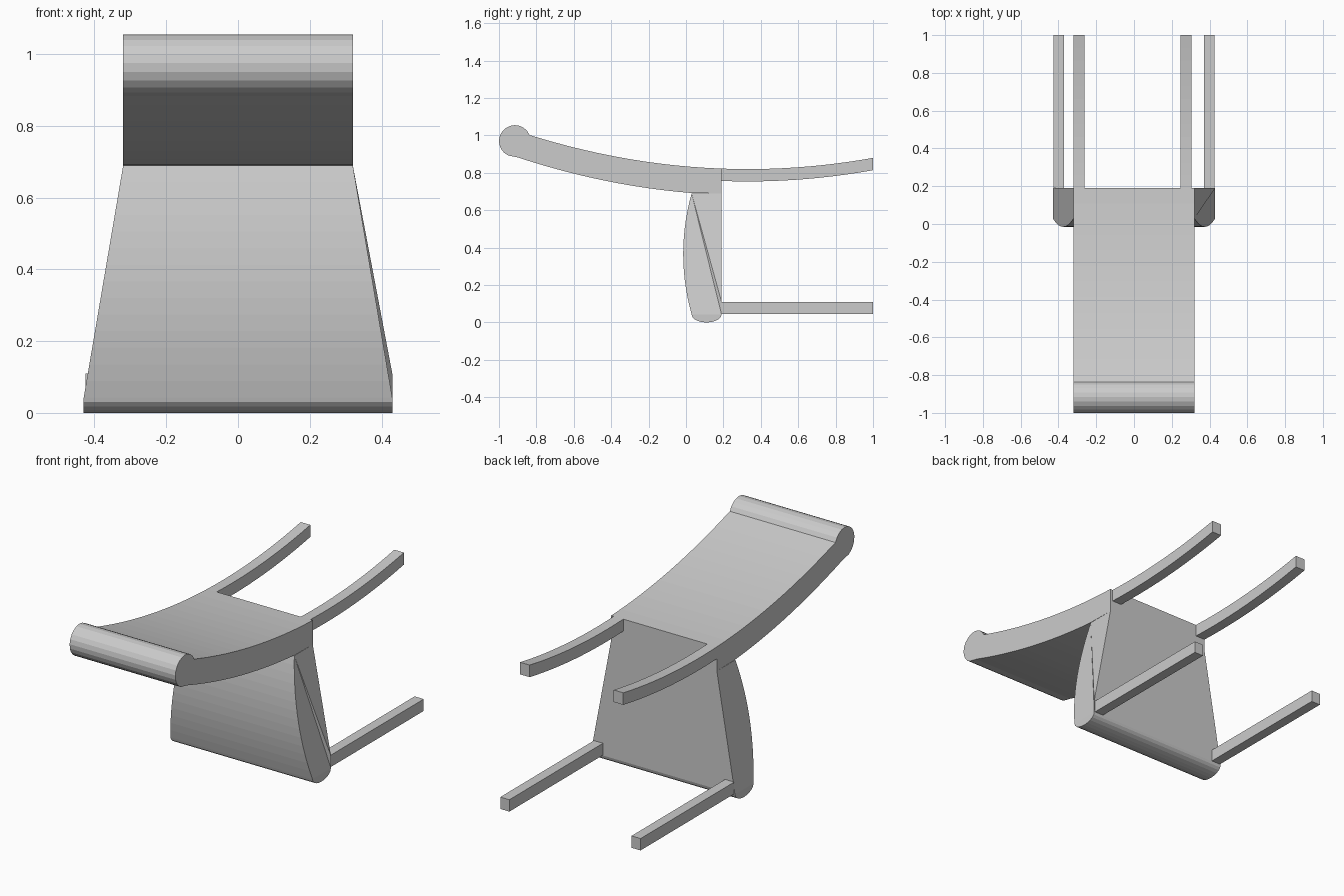
import bpy, bmesh, math

if "Cube" in bpy.data.objects:
    bpy.data.objects.remove(bpy.data.objects["Cube"])

# Long curve shared by the backrest and the rear legs
def sweep(y):
    return 0.82 + 0.134 * (y - 0.33) ** 2

def spread(a, b, n):
    return [a + (b - a) * i / n for i in range(n + 1)]

def finish(name, bm):
    bmesh.ops.recalc_face_normals(bm, faces=bm.faces)
    mesh = bpy.data.meshes.new(name)
    bm.to_mesh(mesh)
    bm.free()
    ob = bpy.data.objects.new(name, mesh)
    bpy.context.collection.objects.link(ob)
    return ob

def extrude_x(name, profile, x0, x1):
    """Extrude a closed (y, z) profile from x0 to x1."""
    bm = bmesh.new()
    a = [bm.verts.new((x0, y, z)) for y, z in profile]
    b = [bm.verts.new((x1, y, z)) for y, z in profile]
    n = len(profile)
    for i in range(n):
        j = (i + 1) % n
        bm.faces.new((a[i], a[j], b[j], b[i]))
    bm.faces.new(a)
    bm.faces.new(b[::-1])
    return finish(name, bm)

# Backrest: curved slab ending in a rolled top rail
SEAT_Y, TOP_Z = 0.19, 0.69
profile = [(y, sweep(y)) for y in spread(SEAT_Y, -0.80, 12)]
for a in spread(22, 245, 13):
    r = math.radians(a)
    profile.append((-0.915 + 0.085 * math.cos(r), 0.97 + 0.085 * math.sin(r)))
profile += [(y, sweep(y) - 0.14) for y in spread(-0.90, 0.03, 12)]
profile.append((SEAT_Y, TOP_Z))
extrude_x("backrest", profile, -0.32, 0.32)

# Seat: bulging cushion, widening toward its rounded front edge
EDGE_Z = 0.043
def half_width(z):
    return 0.32 + 0.11 * min(1, (TOP_Z - z) / (TOP_Z - EDGE_Z))

bulge = []
for t in spread(1, -1, 14):
    z = (TOP_Z + EDGE_Z) / 2 + t * (TOP_Z - EDGE_Z) / 2
    bulge.append((0.03 - 0.045 * (1 - t * t), z))
lip = []
for a in spread(180, 360, 10)[1:]:
    r = math.radians(a)
    lip.append((0.11 + 0.08 * math.cos(r), EDGE_Z + EDGE_Z * math.sin(r)))
outline = bulge + lip + [(SEAT_Y, 0.11), (SEAT_Y, TOP_Z)]
n, front, back = len(outline), len(bulge) - 1, len(bulge) + len(lip) - 1

bm = bmesh.new()
rings = []
for side in (-1, 1):
    ring = [bm.verts.new((side * half_width(z), y, z)) for y, z in outline]
    rings.append(ring)
    if side > 0:
        ring[back + 1].co.x = 0.43      # flared corner on one side
    bm.faces.new(ring[:front + 1] + [ring[back]])
    bm.faces.new(ring[front:back + 1])
    bm.faces.new((ring[0], ring[back], ring[back + 1]))
    bm.faces.new((ring[0], ring[back + 1], ring[back + 2]))
for i in range(n):
    j = (i + 1) % n
    bm.faces.new((rings[0][i], rings[0][j], rings[1][j], rings[1][i]))
finish("seat", bm)

# Rear legs continue the backrest curve, front legs are straight
ys = spread(SEAT_Y, 1.0, 12)
rear = [(y, sweep(y)) for y in ys] + [(y, sweep(y) - 0.066) for y in ys[::-1]]
straight = [(SEAT_Y, 0.045), (1.0, 0.045), (1.0, 0.11), (SEAT_Y, 0.11)]
extrude_x("rear_leg_left", rear, -0.32, -0.262)
extrude_x("rear_leg_right", rear, 0.247, 0.305)
extrude_x("front_leg_left", straight, -0.425, -0.37)
extrude_x("front_leg_right", straight, 0.37, 0.425)
